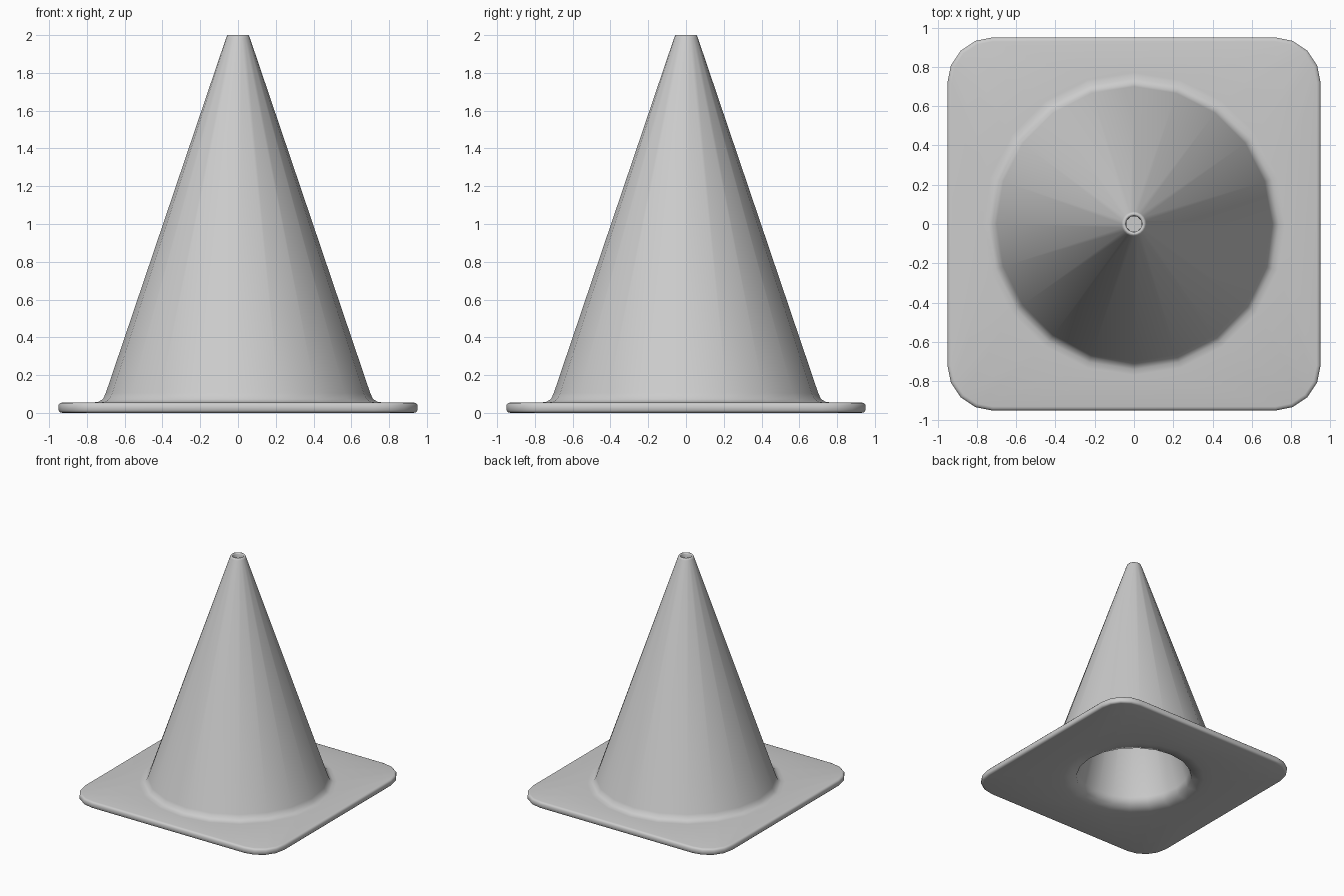
import bpy
import bmesh
from math import cos, sin, pi

old = bpy.data.objects.get("Cube")
if old:
    bpy.data.objects.remove(old, do_unlink=True)

SIDES = 20
CORNER = 0.72  # centre of each rounded plate corner

mat = bpy.data.materials.new("plain_grey")
mat.use_nodes = True
grey = (0.6, 0.6, 0.6, 1)
mat.diffuse_color = grey
mat.node_tree.nodes["Principled BSDF"].inputs["Base Color"].default_value = grey

bm = bmesh.new()


def circle(r, z):
    """Ring of the round cone."""
    return [bm.verts.new((r * cos(2 * pi * i / SIDES), r * sin(2 * pi * i / SIDES), z))
            for i in range(SIDES)]


def plate(half, z):
    """Ring of the rounded square plate, five points per corner."""
    ring = []
    for q in range(4):
        mid = pi / 4 + q * pi / 2
        cx = CORNER * (1 if cos(mid) > 0 else -1)
        cy = CORNER * (1 if sin(mid) > 0 else -1)
        for k in range(5):
            a = q * pi / 2 + k * pi / 8
            ring.append(bm.verts.new((cx + (half - CORNER) * cos(a),
                                      cy + (half - CORNER) * sin(a), z)))
    return ring


# Hollow inside, from its closed tip down to the opening
inside = [(0.03, 1.9), (0.45, 0.08), (0.47, 0.015), (0.57, 0.003), (0.64, 0)]
# Square plate, from underside to top
edge = [(0.93, 0), (0.942, 0.003), (0.95, 0.013), (0.95, 0.042), (0.942, 0.052), (0.93, 0.055)]
# Fillet, cone wall, rim and shallow socket at the tip
outside = [(0.77, 0.055), (0.74, 0.058), (0.715, 0.073), (0.7, 0.105), (0.063, 1.985),
           (0.056, 2), (0.046, 2), (0.041, 1.99), (0.04, 1.95)]

rings = ([circle(*p) for p in inside] + [plate(*p) for p in edge]
         + [circle(*p) for p in outside])
for a, b in zip(rings, rings[1:]):
    for i in range(SIDES):
        j = (i + 1) % SIDES
        bm.faces.new((a[i], a[j], b[j], b[i]))
bm.faces.new(rings[0])
bm.faces.new(rings[-1])
bmesh.ops.recalc_face_normals(bm, faces=bm.faces)

mesh = bpy.data.meshes.new("cone_with_base")
bm.to_mesh(mesh)
bm.free()
mesh.materials.append(mat)
cone = bpy.data.objects.new("cone_with_base", mesh)
bpy.context.collection.objects.link(cone)

# Smooth shading with the socket floor kept sharp
bpy.context.view_layer.objects.active = cone
cone.select_set(True)
bpy.ops.object.shade_smooth_by_angle(angle=1.4)
